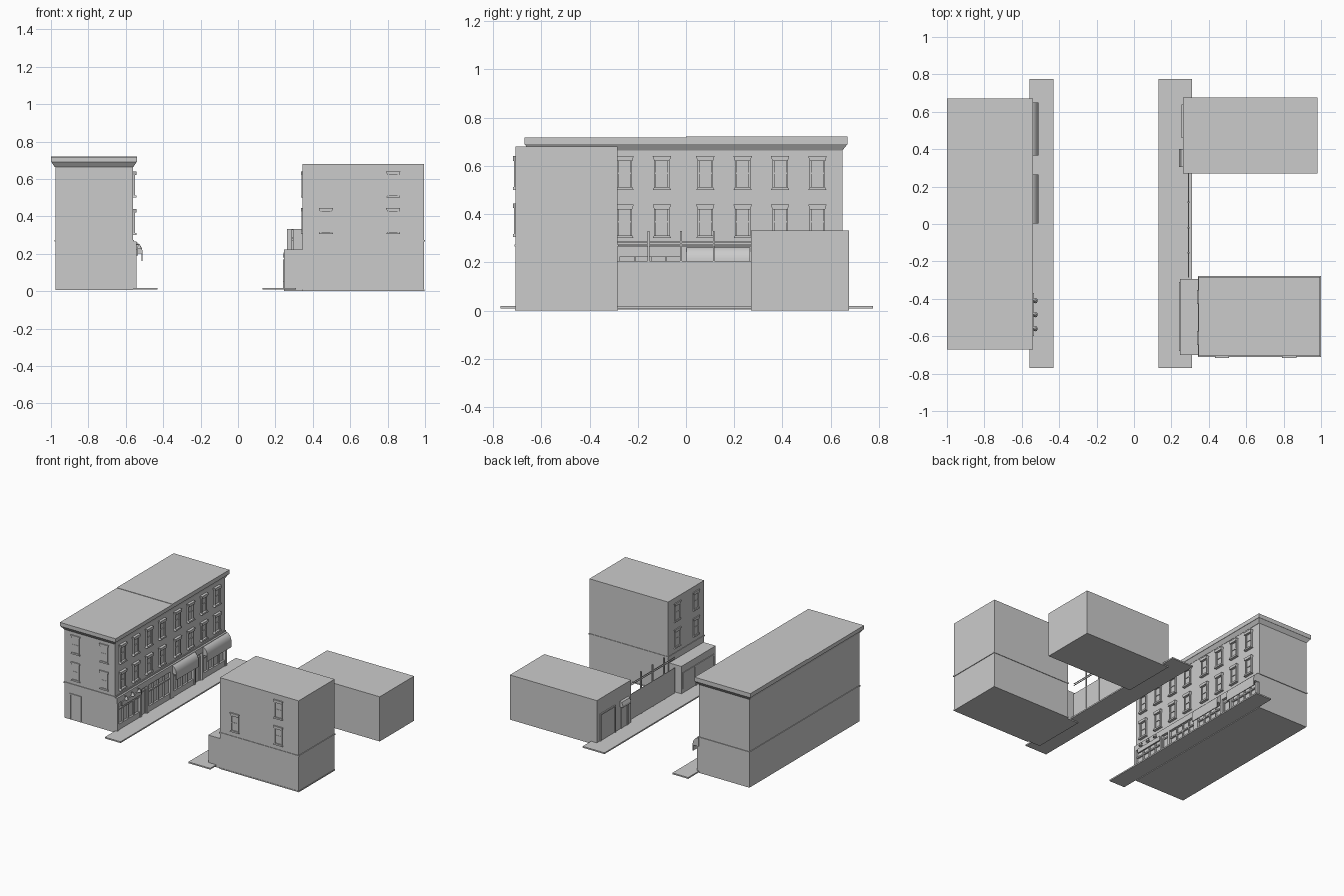
import bpy, bmesh, math
from mathutils import Matrix, Vector

if "Cube" in bpy.data.objects:
    bpy.data.objects.remove(bpy.data.objects["Cube"])


def make(name, bm, matrix=None):
    if matrix is not None:
        bmesh.ops.transform(bm, matrix=matrix, verts=bm.verts)
    bmesh.ops.recalc_face_normals(bm, faces=bm.faces)
    me = bpy.data.meshes.new(name)
    bm.to_mesh(me)
    bm.free()
    ob = bpy.data.objects.new(name, me)
    bpy.context.collection.objects.link(ob)
    return ob


def add_box(bm, x0, x1, y0, y1, z0, z1):
    m = Matrix.Translation(((x0 + x1) / 2, (y0 + y1) / 2, (z0 + z1) / 2)) @ \
        Matrix.Diagonal((x1 - x0, y1 - y0, z1 - z0, 1))
    bmesh.ops.create_cube(bm, size=1, matrix=m)


def box(name, *dims):
    bm = bmesh.new()
    add_box(bm, *dims)
    return make(name, bm)


def add_prism(bm, pts, axis, a, b):
    """Extrude a closed 2D outline from a to b; axis 'y' reads points as (x, z), 'u' as loft into local depth."""
    f = (lambda p, t: (p[0], t, p[1]))
    lo = [bm.verts.new(f(p, a)) for p in pts]
    hi = [bm.verts.new(f(p, b)) for p in pts]
    bm.faces.new(lo)
    bm.faces.new(hi[::-1])
    for i in range(len(pts)):
        j = (i + 1) % len(pts)
        bm.faces.new((lo[i], lo[j], hi[j], hi[i]))


def wall(origin, along, out):
    """Local wall frame: X runs along the wall, Y points out of it, Z is up."""
    a, o = Vector(along), Vector(out)
    m = Matrix((a, o, Vector((0, 0, 1)))).transposed().to_4x4()
    m.translation = Vector(origin)
    return m


def window(name, frame, u, z0, h=0.14, w=0.064, d=0.012):
    """Sash window with flared lintel and sill."""
    bm = bmesh.new()
    r, z1 = w / 2, z0 + h
    add_prism(bm, [(-r, z1 - .02), (r, z1 - .02), (r + .006, z1), (-r - .006, z1)], 'y', -.003, d)
    add_prism(bm, [(-r - .006, z0), (r + .006, z0), (r, z0 + .012), (-r, z0 + .012)], 'y', -.003, d)
    for s in (-1, 1):
        c = s * (r - .004)
        add_box(bm, c - .004, c + .004, -.003, d * .6, z0 + .012, z1 - .02)
    mid = z0 + h * .47
    add_box(bm, -r + .006, r - .006, -.003, d * .4, mid, mid + .006)
    add_box(bm, -r + .006, r - .006, -.003, d * .15, z0 + .01, z1 - .018)
    return make(name, bm, frame @ Matrix.Translation((u, 0, 0)))


def door(name, frame, u, w, z0, z1, d=0.006):
    bm = bmesh.new()
    for s in (-1, 1):
        add_box(bm, s * w / 2 - .005, s * w / 2 + .005, -.003, d, z0, z1)
    add_box(bm, -w / 2 - .005, w / 2 + .005, -.003, d, z1 - .01, z1)
    add_box(bm, -w / 2, w / 2, -.003, d * .3, z0, z1 - .01)
    return make(name, bm, frame @ Matrix.Translation((u, 0, 0)))


# Sidewalks
box("left_sidewalk", -.56, -.43, -.77, .775, .008, .018)
box("right_sidewalk", .13, .31, -.77, .775, .008, .018)

# Long row building: two halves with belt course and flared cornice
for tag, y0, y1, top in (("front", -.648, 0, .718), ("back", 0, .648, .721)):
    box("row_" + tag + "_body", -.977, -.562, y0, y1, .005, .70)
    bm = bmesh.new()
    e0, e1 = (y0 - .022, y1) if y0 < 0 else (y0, y1 + .022)
    add_box(bm, -1.0, -.54, e0, e1, .69, top)
    low = [bm.verts.new(v) for v in ((-.98, y0, .663), (-.56, y0, .663), (-.56, y1, .663), (-.98, y1, .663))]
    high = [bm.verts.new(v) for v in ((-.998, e0, .691), (-.542, e0, .691), (-.542, e1, .691), (-.998, e1, .691))]
    bm.faces.new(low)
    for i in range(4):
        j = (i + 1) % 4
        bm.faces.new((low[i], low[j], high[j], high[i]))
    make("row_" + tag + "_cornice", bm)
box("row_belt_course", -.982, -.557, -.653, .653, .265, .274)

# Row facade windows, street side and gable end
street = wall((-.562, 0, 0), (0, 1, 0), (1, 0, 0))
gable = wall((0, -.648, 0), (1, 0, 0), (0, -1, 0))
for i, u in enumerate((-.565, -.41, -.255, -.10, .08, .235, .39, .545)):
    for z in (.30, .50):
        window(f"row_window_{i}_{int(z * 10)}", street, u, z, d=.02)
for u in (-.885, -.65):
    for z in (.30, .50):
        window("gable_window", gable, u, z, d=.008)
door("gable_door", gable, -.885, .085, .01, .20)

# Shopfronts: piers, sign band, mullioned bays and doors
bm = bmesh.new()
for y in (-.636, -.366, -.285, -.009, .009, .266, .365, .636):
    add_box(bm, -.565, -.543, y - .01, y + .01, .01, .225)
add_box(bm, -.565, -.543, -.648, .648, .222, .265)
make("shopfront_piers_and_band", bm)
for i, (a, b) in enumerate(((-.626, -.376), (-.275, -.019), (.019, .256), (.375, .626))):
    bm = bmesh.new()
    add_box(bm, -.565, -.548, a, b, .01, .06)
    add_box(bm, -.565, -.550, a, b, .165, .175)
    for k in range(1, 4):
        y = a + (b - a) * k / 4
        add_box(bm, -.565, -.551, y - .004, y + .004, .06, .222)
    make(f"shop_window_{i}", bm)
for u in (-.325, .315):
    door("shop_door", street, u, .058, .015, .20, .01)

# Quarter-round awnings
for a, b in ((0.002, .265), (.365, .65)):
    arc = [(-.56 + .05 * math.sin(t * math.pi / 16), .205 + .06 * math.cos(t * math.pi / 16)) for t in range(9)]
    bm = bmesh.new()
    add_prism(bm, arc + [(-.51, .16), (-.516, .16), (-.516, .2), (-.56, .2)], 'y', a, b)
    ob = make("awning", bm)
    for p in ob.data.polygons:
        p.use_smooth = abs(p.normal.y) < .5 and p.normal.z > .05

# Hanging sign board with lamps at the corner shop
box("corner_sign_board", -.545, -.535, -.60, -.37, .19, .222)
for y in (-.56, -.485, -.41):
    bm = bmesh.new()
    bmesh.ops.create_cone(bm, cap_ends=True, segments=10, radius1=.014, radius2=.004, depth=.022,
                          matrix=Matrix.Translation((-.528, y, .238)))
    add_box(bm, -.545, -.526, y - .002, y + .002, .247, .251)
    make("sign_lamp", bm)

# Tall corner building with low shop extension
box("corner_body", .345, .995, -.707, -.283, .005, .68)
box("corner_belt_course", .341, 1.0, -.711, -.279, .265, .273)
box("corner_base_course", .343, .998, -.709, -.281, 0, .008)
box("corner_shop_body", .245, .346, -.70, -.295, 0, .222)
side = wall((0, -.707, 0), (1, 0, 0), (0, -1, 0))
west = wall((.345, 0, 0), (0, -1, 0), (-1, 0, 0))
for x, z in ((.47, .305), (.83, .305), (.83, .50)):
    window("corner_side_window", side, x, z, d=.01)
for u in (.39, .61):
    for z in (.305, .50):
        window("corner_street_window", west, u, z, d=.008)
shop = wall((.245, 0, 0), (0, -1, 0), (-1, 0, 0))
for u, w in ((.385, .14), (.60, .15)):
    door("corner_shop_window", shop, u, w, .05, .17, .005)
door("corner_shop_door", shop, .49, .05, .018, .17, .005)

# Low back building with garage door and hooded entrance
box("low_body", .263, .98, .27, .675, 0, .333)
yard = wall((.263, 0, 0), (0, -1, 0), (-1, 0, 0))
door("garage_door", yard, -.55, .17, .018, .22, .008)
door("low_entrance", yard, -.35, .07, .018, .18)
bm = bmesh.new()
add_prism(bm, [(.264, .225), (.25, .218), (.24, .195), (.24, .18), (.264, .18)], 'y', .305, .40)
make("entrance_hood", bm)

# Yard fence: panels, posts and wires
box("fence_panel", .289, .293, -.285, .27, .01, .205)
bm = bmesh.new()
for y in (-.155, -.02, .115):
    add_box(bm, .286, .296, y - .004, y + .004, .018, .33)
make("fence_posts", bm)
bm = bmesh.new()
for z in (.272, .284):
    add_box(bm, .289, .293, -.285, .27, z - .002, z + .002)
make("fence_wires", bm)
